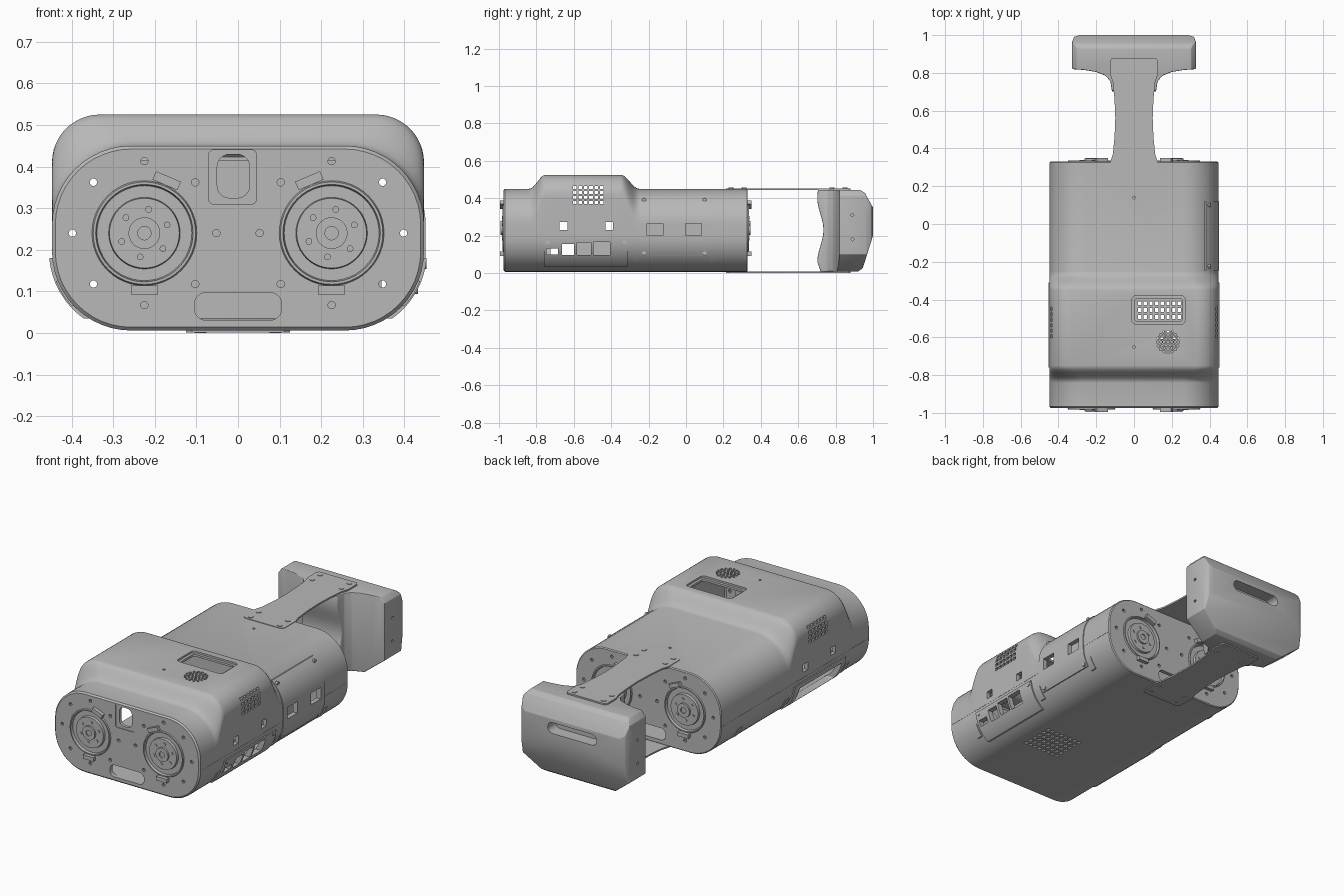
import bpy, bmesh
from math import pi, sin, cos, sqrt, radians
from mathutils import Matrix, Vector

if "Cube" in bpy.data.objects:
    bpy.data.objects.remove(bpy.data.objects["Cube"], do_unlink=True)

grey = bpy.data.materials.new("plain_grey")
grey.use_nodes = True
grey.diffuse_color = (0.48, 0.48, 0.48, 1)
grey.node_tree.nodes["Principled BSDF"].inputs["Base Color"].default_value = grey.diffuse_color

HALF, BOTTOM, TOP, R = 0.447, 0.006, 0.45, 0.19
FRONT, BACK = -0.975, 0.33


def finish(name, bm):
    bmesh.ops.recalc_face_normals(bm, faces=bm.faces)
    me = bpy.data.meshes.new(name)
    bm.to_mesh(me)
    bm.free()
    me.materials.append(grey)
    ob = bpy.data.objects.new(name, me)
    bpy.context.collection.objects.link(ob)
    return ob


def activate(ob):
    bpy.ops.object.select_all(action='DESELECT')
    ob.select_set(True)
    bpy.context.view_layer.objects.active = ob


def smooth(ob, angle=30):
    activate(ob)
    bpy.ops.object.shade_smooth_by_angle(angle=radians(angle))


def boolean(ob, cutter, op='DIFFERENCE', keep=False):
    activate(ob)
    mod = ob.modifiers.new("cut", 'BOOLEAN')
    mod.operation, mod.object, mod.solver = op, cutter, 'EXACT'
    bpy.ops.object.modifier_apply(modifier=mod.name)
    if not keep:
        bpy.data.objects.remove(cutter, do_unlink=True)


def prism(bm, pts, axis, a, b):
    """Extrude a 2D outline along an axis from a to b."""
    place = {'x': lambda u, v, w: (w, u, v), 'y': lambda u, v, w: (u, w, v),
             'z': lambda u, v, w: (u, v, w)}[axis]
    lo, hi = ([bm.verts.new(place(u, v, w)) for u, v in pts] for w in (a, b))
    bm.faces.new(lo)
    bm.faces.new(hi[::-1])
    for i in range(len(pts)):
        j = (i + 1) % len(pts)
        bm.faces.new((lo[j], lo[i], hi[i], hi[j]))


def rrect(cx, cy, w, h, r=0.0, n=6):
    if r == 0:
        return [(cx + sx * w / 2, cy + sy * h / 2) for sx, sy in ((1, 1), (-1, 1), (-1, -1), (1, -1))]
    pts = []
    for k, (sx, sy) in enumerate(((1, 1), (-1, 1), (-1, -1), (1, -1))):
        for i in range(n + 1):
            a = (k + i / n) * pi / 2
            p = (cx + sx * (w / 2 - r) + r * cos(a), cy + sy * (h / 2 - r) + r * sin(a))
            if not pts or (Vector(p) - Vector(pts[-1])).length > 1e-5:
                pts.append(p)
    if (Vector(pts[0]) - Vector(pts[-1])).length < 1e-5:
        pts.pop()
    return pts


def circle(cx, cy, r, n=16):
    return [(cx + r * cos(2 * pi * i / n), cy + r * sin(2 * pi * i / n)) for i in range(n)]


# Body: rounded section lofted along y, rising into a hump
def section(off, top, r, n=12):
    pts = []
    for k, (sx, up) in enumerate(((1, 1), (-1, 1), (-1, 0), (1, 0))):
        rad = r if up else R
        cz = top - rad if up else BOTTOM + rad
        for i in range(n + 1):
            a = (k + i / n) * pi / 2
            pts.append((sx * (HALF - rad) + (rad + off) * cos(a), cz + (rad + off) * sin(a)))
    return pts


def loft(name, off, end):
    bm, rings = bmesh.new(), []
    stations = [(FRONT + end, 0, off - 0.008), (FRONT + end + 0.008, 0, off)]
    ramp = [(i / 8, 0.5 - 0.5 * cos(pi * i / 8)) for i in range(9)]
    stations += [(-0.84 + 0.09 * t, s, off) for t, s in ramp]
    stations += [(-0.35 + 0.10 * t, 1 - s, off) for t, s in ramp]
    stations += [(BACK - end - 0.005, 0, off), (BACK - end, 0, off - 0.005)]
    for y, s, o in stations:
        rings.append([bm.verts.new((x, y, z)) for x, z in section(o, TOP + 0.075 * s, R - 0.075 * s)])
    for p, q in zip(rings, rings[1:]):
        for i in range(len(p)):
            j = (i + 1) % len(p)
            bm.faces.new((p[i], p[j], q[j], q[i]))
    bm.faces.new(rings[0])
    bm.faces.new(rings[-1])
    return finish(name, bm)


body = loft("body_shell", 0, 0)
boolean(body, loft("body_cavity", -0.022, 0.022))


# Plates that follow the curve of the body side
def half_width(z, off):
    d = max(BOTTOM + R - z, z - (TOP - R), 0)
    return HALF - R + sqrt((R + off) ** 2 - d * d)


def side_plate(name, side, y0, y1, z0, z1, off, n=20):
    zs = [z0 + (z1 - z0) * i / n for i in range(n + 1)]
    pts = [(side * half_width(z, off), z) for z in zs]
    pts += [(side * half_width(z, -0.012), z) for z in reversed(zs)]
    bm = bmesh.new()
    prism(bm, pts, 'y', y0, y1)
    return finish(name, bm)


plates = [side_plate("battery_door", 1, -0.245, 0.12, 0.09, 0.41, 0.004)]
for side, label in ((1, "left"), (-1, "right")):
    plates.append(side_plate(label + "_port_plate", side, -0.76, -0.31, 0.035, 0.18, 0.007))
    plates.append(side_plate(label + "_seam", side, FRONT + 0.01, BACK - 0.01, 0.199, 0.201, 0.001, 2))
    for y in (-0.79, -0.27, 0.145):
        plates.append(side_plate(label + "_foot_pad", side, y - 0.017, y + 0.017, 0.065, 0.125, 0.004))

# Openings in the body and its plates
bm = bmesh.new()
for cy in (-0.655, -0.41):                                    # side windows
    prism(bm, rrect(cy, 0.252, 0.042, 0.042), 'x', -0.6, 0.6)
for i in range(6):                                            # side vents
    for j in range(4):
        prism(bm, rrect(-0.595 + 0.029 * i, 0.378 + 0.026 * j, 0.019, 0.016), 'x', -0.6, 0.6)
for cy in (-0.165, 0.04):                                     # door windows
    prism(bm, rrect(cy, 0.233, 0.085, 0.065), 'x', 0.3, 0.6)
for cy, cz, w, h in ((-0.715, 0.115, 0.06, 0.03), (-0.63, 0.125, 0.065, 0.06),
                     (-0.545, 0.13, 0.075, 0.065), (-0.45, 0.13, 0.09, 0.07)):
    prism(bm, rrect(cy, cz, w, h), 'x', 0.3, 0.6)             # ports
prism(bm, rrect(-0.54, 0.105, 0.37, 0.10, 0.008), 'x', -0.6, -0.25)
for i in range(8):                                            # floor vents
    for j in range(6):
        prism(bm, rrect(0.03 + 0.03 * i, -0.60 + 0.036 * j, 0.018, 0.02), 'z', -0.1, 0.1)
prism(bm, rrect(0.13, -0.455, 0.25, 0.12, 0.01), 'z', 0.4, 0.7)   # display window
for ring, count in ((0, 1), (0.02, 6), (0.038, 12), (0.055, 16)):     # speaker holes
    for i in range(count):
        a = 2 * pi * i / count
        prism(bm, circle(0.18 + ring * cos(a), -0.625 + ring * sin(a), 0.007, 8), 'z', 0.4, 0.7)
for y in (-0.65, 0.14):
    prism(bm, circle(0, y, 0.007, 10), 'z', 0.4, 0.7)
for a, b in ((-1.1, -0.9), (0.25, 0.45)):                     # end walls
    prism(bm, rrect(0, 0.064, 0.21, 0.066, 0.028), 'y', a, b)
    for sx in (-1, 1):
        prism(bm, circle(sx * 0.225, 0.24, 0.124, 48), 'y', a, b)
        for k in range(8):
            t = k * pi / 4
            prism(bm, circle(sx * 0.225 + 0.173 * cos(t), 0.24 + 0.173 * sin(t), 0.009, 10), 'y', a, b)
prism(bm, rrect(-0.011, 0.377, 0.078, 0.105, 0.03), 'y', -1.1, -0.9)
openings = finish("openings", bm)
for ob in [body] + plates:
    if "seam" not in ob.name and "foot" not in ob.name:
        boolean(ob, openings, keep=True)
bpy.data.objects.remove(openings, do_unlink=True)

bm = bmesh.new()
prism(bm, rrect(0.13, -0.455, 0.28, 0.15, 0.02), 'z', 0.515, 0.7)
prism(bm, rrect(-0.013, 0.375, 0.115, 0.13, 0.012), 'y', -1.1, FRONT + 0.004)
boolean(body, finish("shallow_recesses", bm))
for ob in [body] + plates:
    smooth(ob)

# Screws of the side plates, and inner blocks seen through the openings
bm = bmesh.new()
for y, z in ((-0.225, 0.39), (0.1, 0.39), (-0.225, 0.105), (0.1, 0.105), (-0.74, 0.165), (-0.33, 0.165)):
    x = half_width(z, 0)
    prism(bm, circle(y, z, 0.011, 12), 'x', x - 0.02, x + 0.009)
smooth(finish("side_screws", bm))
for name, cx, cz, w, h, y0, y1 in (("battery_block", 0, 0.225, 0.6, 0.38, -0.22, 0.1),
                                   ("port_board", 0.33, 0.13, 0.03, 0.1, -0.59, -0.36)):
    bm = bmesh.new()
    prism(bm, rrect(cx, cz, w, h), 'y', y0, y1)
    finish(name, bm)

# Motor hubs at both ends, turned from a profile
PROFILE = [(0, 0.010), (0.016, 0.010), (0.016, 0.016), (0.038, 0.016), (0.038, 0.006), (0.084, 0.006),
           (0.086, -0.008), (0.114, -0.008), (0.117, 0.006), (0.123, 0.006), (0.126, 0), (0.126, -0.04), (0, -0.04)]


def hub(name, cx, face, out):
    bm = bmesh.new()
    vs = [bm.verts.new((r, d, 0)) for r, d in PROFILE]
    es = [bm.edges.new(p) for p in zip(vs, vs[1:])]
    bmesh.ops.spin(bm, geom=vs + es, cent=(0, 0, 0), axis=(0, 1, 0), angle=2 * pi, steps=48)
    bmesh.ops.remove_doubles(bm, verts=bm.verts, dist=1e-5)
    for k in range(6):                                        # hub bolts
        a = radians(20 + 60 * k)
        prism(bm, circle(0.058 * cos(a), 0.058 * sin(a), 0.008, 12), 'y', 0, 0.010)
    for a in (radians(67), radians(270)):                     # retaining tabs
        turn = Matrix.Rotation(a if cx < 0 else pi - a, 2)
        pts = [turn @ Vector(p) for p in rrect(0.137, 0, 0.022, 0.065)]
        prism(bm, pts, 'y', -0.01, 0.02)
    for v in bm.verts:
        v.co = (v.co.x + cx, face + out * v.co.y, v.co.z + 0.24)
    smooth(finish(name, bm))


for cx, label in ((0.225, "left"), (-0.225, "right")):
    hub("front_%s_hub" % label, cx, FRONT, -1)
    hub("back_%s_hub" % label, cx, BACK, 1)

# Straps: waisted flat bars above and below, with screws
edge = [(0.11, 0.215), (0.125, 0.23), (0.125, 0.33), (0.112, 0.37), (0.103, 0.46), (0.099, 0.56),
        (0.103, 0.66), (0.112, 0.75), (0.125, 0.79), (0.125, 0.865), (0.115, 0.88)]
outline = edge + [(-x, y) for x, y in reversed(edge)]
for name, z0, z1, s0, s1 in (("top_strap", 0.444, 0.453, 0.45, 0.456), ("bottom_strap", 0.001, 0.009, 0, 0.004)):
    bm = bmesh.new()
    prism(bm, outline, 'z', z0, z1)
    for y in (0.24, 0.31, 0.78, 0.85):
        for sx in (-1, 1):
            prism(bm, circle(sx * 0.09, y, 0.014), 'z', s0, s1)
    smooth(finish(name, bm))

# Bumper: three outlines intersected, then softened
def outline_block(name, pts, axis, a, b):
    bm = bmesh.new()
    prism(bm, pts, axis, a, b)
    return finish(name, bm)


plan = [(0.115, 0.69), (0.125, 0.755), (0.15, 0.785), (0.2, 0.805), (0.26, 0.815), (0.327, 0.82),
        (0.327, 0.965), (0.318, 0.99), (0.29, 1.0)]
bumper = outline_block("bumper", plan + [(-x, y) for x, y in reversed(plan)], 'z', -0.1, 0.6)
inner = [(0.735 - 0.033 * sin(pi * t / 12 - pi / 2) ** 2, 0.06 + 0.34 * t / 12) for t in range(13)]
profile = inner + [(0.705, 0.445), (0.93, 0.445), (0.955, 0.43), (1.0, 0.35), (1.0, 0.2), (0.945, 0.025),
                   (0.92, 0.008), (0.72, 0.008)]
boolean(bumper, outline_block("side_form", profile, 'x', -0.5, 0.5), 'INTERSECT')
half = [(0.2, 0.0), (0.34, 0.11), (0.34, 0.4), (0.29, 0.46)]
boolean(bumper, outline_block("end_form", half + [(-x, z) for x, z in reversed(half)], 'y', 0.5, 1.2), 'INTERSECT')
activate(bumper)
bevel = bumper.modifiers.new("soften", 'BEVEL')
bevel.width, bevel.segments, bevel.angle_limit = 0.012, 3, radians(28)
bpy.ops.object.modifier_apply(modifier=bevel.name)
bm = bmesh.new()
prism(bm, rrect(0, 0.3, 0.3, 0.06, 0.029), 'y', 0.93, 1.1)
for z in (0.18, 0.31):
    prism(bm, circle(0.89, z, 0.008, 10), 'x', 0.30, 0.5)
    prism(bm, circle(0.89, z, 0.008, 10), 'x', -0.5, -0.30)
boolean(bumper, finish("grip_slot", bm))
smooth(bumper)
